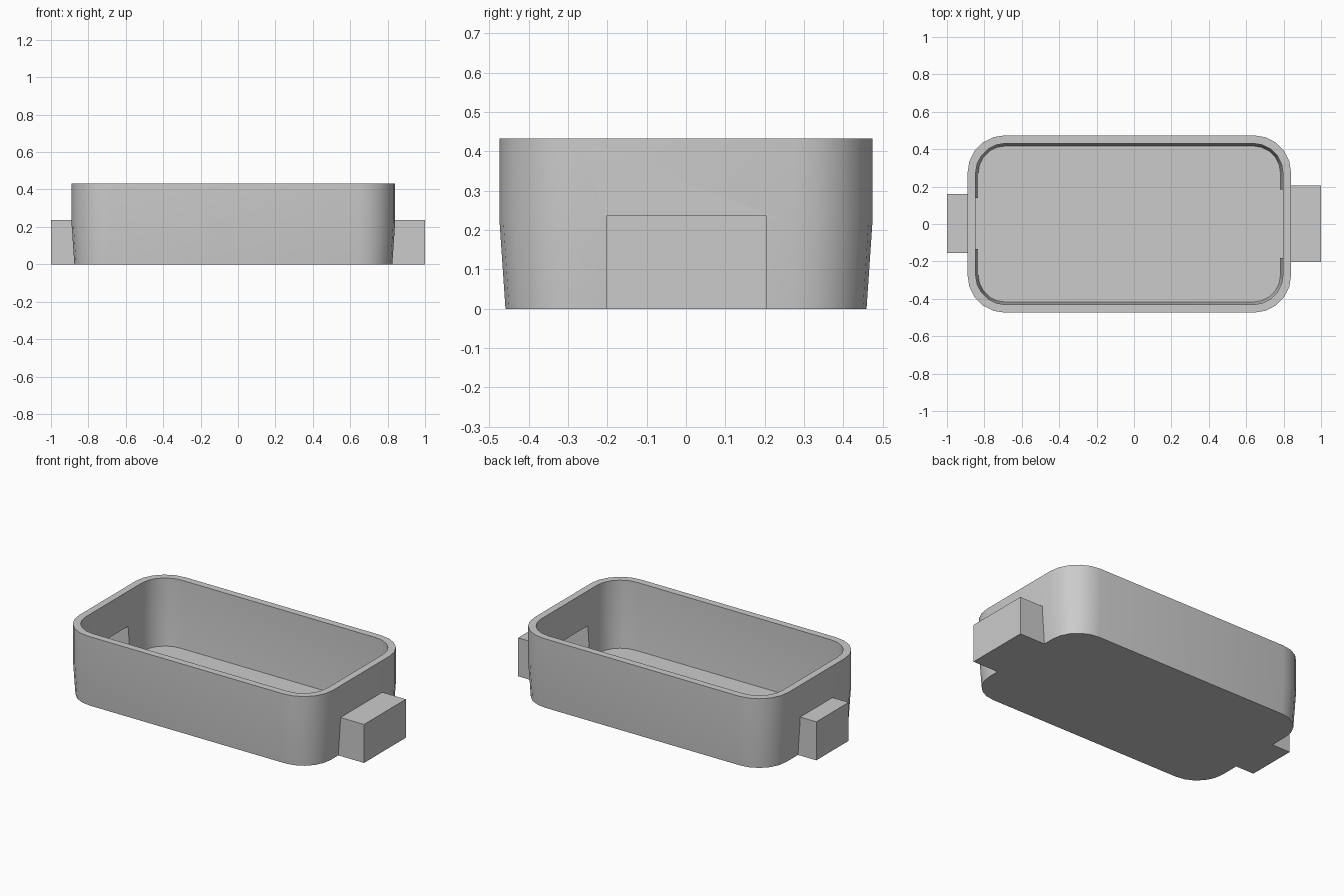
import bpy, bmesh, math

if "Cube" in bpy.data.objects:
    bpy.data.objects.remove(bpy.data.objects["Cube"])

CX = -0.025            # body centre in x
HX, HY = 0.865, 0.474  # body half sizes
H, BEND = 0.433, 0.22  # height, and where the lower taper starts
WALL, SKIN = 0.043, 0.02
SEG = 5                # segments per rounded corner


def outline(inset, radius):
    hx, hy = HX - inset, HY - inset
    pts = []
    for k, (sx, sy) in enumerate([(1, 1), (-1, 1), (-1, -1), (1, -1)]):
        for i in range(SEG + 1):
            a = math.radians(90) * (k + i / SEG)
            pts.append((CX + sx * (hx - radius) + radius * math.cos(a),
                        sy * (hy - radius) + radius * math.sin(a)))
    return pts


def make_object(name, bm):
    bmesh.ops.recalc_face_normals(bm, faces=bm.faces[:])
    mesh = bpy.data.meshes.new(name)
    bm.to_mesh(mesh)
    bm.free()
    ob = bpy.data.objects.new(name, mesh)
    bpy.context.collection.objects.link(ob)
    return ob


def loft(name, levels):
    """Rounded-rectangle solid through (z, inset, radius) levels."""
    bm = bmesh.new()
    rings = [[bm.verts.new((x, y, z)) for x, y in outline(inset, r)]
             for z, inset, r in levels]
    n = len(rings[0])
    for a, b in zip(rings, rings[1:]):
        for i in range(n):
            j = (i + 1) % n
            bm.faces.new((a[i], a[j], b[j], b[i]))
    bm.faces.new(rings[0][::-1])
    bm.faces.new(rings[-1])
    return make_object(name, bm)


def block(name, x0, x1, y0, y1, z0, z1):
    bm = bmesh.new()
    bmesh.ops.create_cube(bm, size=1)
    for v in bm.verts:
        v.co = (x1 if v.co.x > 0 else x0, y1 if v.co.y > 0 else y0,
                z1 if v.co.z > 0 else z0)
    return make_object(name, bm)


def combine(target, other, operation):
    other.hide_render = True
    bpy.context.view_layer.objects.active = target
    mod = target.modifiers.new(operation.lower(), 'BOOLEAN')
    mod.operation, mod.solver, mod.object = operation, 'EXACT', other
    bpy.ops.object.modifier_apply(modifier=mod.name)
    bpy.data.objects.remove(other)


# tray body, tapering slightly toward the bottom
tray = loft("tray", [(0, 0.015, 0.185), (BEND, 0, 0.2), (H, 0, 0.2)])

# end blocks: outer boxes, and the pockets that open into the tray
ends = [(1, -0.202, 0.205), (-1, -0.155, 0.16)]
for s, y0, y1 in ends:
    xs = sorted((s * 0.835 + CX * 0.8, s * 1.0))
    inner = sorted((s * 0.81 + CX, s * 1.0))
    combine(tray, block("end_block", *inner, y0, y1, 0, 0.237), 'UNION')

# hollow interior
combine(tray, loft("interior", [(SKIN, WALL + 0.014, 0.145),
                                (BEND, WALL, 0.16), (0.5, WALL, 0.16)]),
        'DIFFERENCE')
for s, y0, y1 in ends:
    xs = sorted((s * 0.7, s * (1 - SKIN)))
    combine(tray, block("pocket", *xs, y0 + SKIN, y1 - SKIN,
                        SKIN, 0.237 - SKIN), 'DIFFERENCE')

# smooth walls, crisp edges
bpy.ops.object.select_all(action='DESELECT')
tray.select_set(True)
bpy.context.view_layer.objects.active = tray
bpy.ops.object.shade_smooth_by_angle(angle=math.radians(30))
